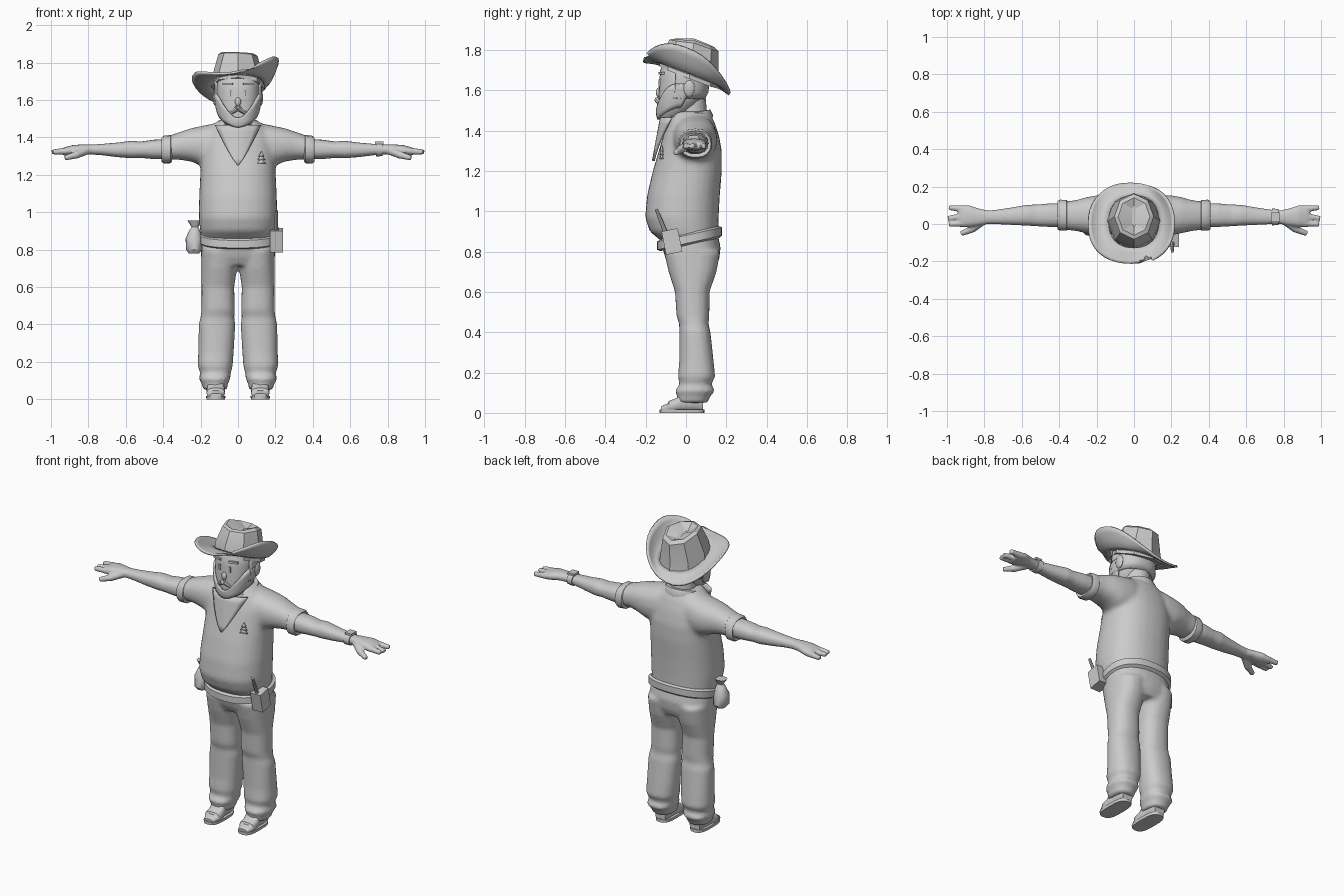
import bpy, bmesh, math
from mathutils import Matrix, Vector

if "Cube" in bpy.data.objects:
    bpy.data.objects.remove(bpy.data.objects["Cube"])

grey = bpy.data.materials.new("plain_grey")
grey.diffuse_color = (0.6, 0.6, 0.6, 1)
grey.use_nodes = True
grey.node_tree.nodes["Principled BSDF"].inputs["Base Color"].default_value = grey.diffuse_color


def make(name, bm, voxel=0, smooth=2, mirror=False, thick=0, angle=40):
    bmesh.ops.recalc_face_normals(bm, faces=bm.faces)
    me = bpy.data.meshes.new(name)
    bm.to_mesh(me)
    bm.free()
    me.materials.append(grey)
    ob = bpy.data.objects.new(name, me)
    bpy.context.collection.objects.link(ob)
    bpy.ops.object.select_all(action='DESELECT')
    ob.select_set(True)
    bpy.context.view_layer.objects.active = ob
    bpy.ops.object.shade_smooth_by_angle(angle=math.radians(angle))
    if thick:
        m = ob.modifiers.new("thickness", 'SOLIDIFY')
        m.thickness, m.offset = thick, 0
    if voxel:
        m = ob.modifiers.new("blend", 'REMESH')
        m.mode, m.voxel_size, m.use_smooth_shade = 'VOXEL', voxel, True
        m = ob.modifiers.new("relax", 'SMOOTH')
        m.factor, m.iterations = 0.5, smooth
    if mirror:
        m = ob.modifiers.new("mirror", 'MIRROR')
        m.use_mirror_merge = False
    return ob


def skin(bm, rows, closed=True, caps=True):
    vs = [[bm.verts.new(p) for p in r] for r in rows]
    n = len(vs[0])
    for a, b in zip(vs, vs[1:]):
        for i in range(n if closed else n - 1):
            j = (i + 1) % n
            bm.faces.new((a[i], a[j], b[j], b[i]))
    if caps:
        bm.faces.new(vs[0])
        bm.faces.new(vs[-1])
    return bm


def oval(ph, power):
    c, s = math.cos(ph), math.sin(ph)
    e = 2 / power
    return math.copysign(abs(c) ** e, c), math.copysign(abs(s) ** e, s)


def loft(bm, rings, axis='z', seg=20, power=2.3):
    """rings: (position, a centre, b low, b high, a half width)"""
    rows = []
    for t, ac, lo, hi, w in rings:
        row = []
        for i in range(seg):
            u, v = oval(math.tau * i / seg, power)
            a, b = ac + w * u, (lo + hi) / 2 + (hi - lo) / 2 * v
            row.append({'z': (a, b, t), 'x': (t, a, b), 'y': (a, t, b)}[axis])
        rows.append(row)
    return skin(bm, rows)


def tube(bm, p, q, r0, r1, seg=8):
    p, q = Vector(p), Vector(q)
    m = Matrix.Translation((p + q) / 2) @ (q - p).to_track_quat('Z', 'Y').to_matrix().to_4x4()
    bmesh.ops.create_cone(bm, cap_ends=True, segments=seg, radius1=r0, radius2=r1,
                          depth=(q - p).length, matrix=m)


def box(bm, loc, size, rx=0, rz=0):
    m = (Matrix.Translation(loc) @ Matrix.Rotation(rz, 4, 'Z') @ Matrix.Rotation(rx, 4, 'X')
         @ Matrix.Diagonal((*size, 1)))
    bmesh.ops.create_cube(bm, size=1, matrix=m)


def ball(bm, loc, size):
    bmesh.ops.create_uvsphere(bm, u_segments=12, v_segments=8, radius=1,
                              matrix=Matrix.Translation(loc) @ Matrix.Diagonal((*size, 1)))


# Shirt: round-bellied body blended with short sleeves
bm = bmesh.new()
loft(bm, [(.85, 0, -.12, .155, .19), (.90, 0, -.18, .16, .203), (.97, 0, -.203, .162, .21),
          (1.08, 0, -.193, .168, .208), (1.2, 0, -.165, .178, .202), (1.3, 0, -.135, .178, .2),
          (1.38, 0, -.112, .163, .19), (1.44, 0, -.09, .143, .16), (1.495, 0, -.065, .115, .10)], seg=28)
for s in (1, -1):
    loft(bm, [(s * .05, .04, 1.27, 1.485, .10), (s * .13, .045, 1.24, 1.475, .11), (s * .2, .047, 1.25, 1.46, .107),
              (s * .25, .047, 1.27, 1.45, .098), (s * .31, .045, 1.28, 1.43, .083), (s * .38, .045, 1.28, 1.405, .075)], 'x')
make("shirt", bm, voxel=.014, smooth=5)

# Rolled sleeve cuffs
bm = loft(bmesh.new(), [(.352, .046, 1.275, 1.405, .072), (.36, .046, 1.262, 1.413, .082), (.395, .047, 1.26, 1.41, .083),
                        (.408, .047, 1.268, 1.40, .077), (.40, .047, 1.29, 1.39, .06)], 'x', seg=16)
make("sleeve_cuffs", bm, mirror=True)

# Arms with hands
bm = bmesh.new()
loft(bm, [(.36, .047, 1.283, 1.392, .065), (.45, .047, 1.284, 1.388, .063), (.52, .046, 1.29, 1.378, .058),
          (.57, .047, 1.288, 1.382, .056), (.65, .042, 1.295, 1.372, .047), (.73, .038, 1.305, 1.365, .039),
          (.78, .036, 1.308, 1.362, .036), (.83, .037, 1.31, 1.362, .046), (.88, .042, 1.305, 1.36, .058),
          (.925, .042, 1.302, 1.348, .060), (.94, .042, 1.31, 1.34, .05)], 'x')
for y0, y1, x1 in ((.080, .088, .99), (.043, .03, .995), (.006, -.002, .99)):
    tube(bm, (.90, y0, 1.328), (x1, y1, 1.322), .021, .014)
tube(bm, (.81, .015, 1.33), (.87, -.03, 1.305), .024, .021)
tube(bm, (.86, -.025, 1.308), (.925, -.052, 1.29), .021, .014)
make("arms", bm, voxel=.006, smooth=3, mirror=True)

# Wristwatch
bm = loft(bmesh.new(), [(.737, .038, 1.298, 1.37, .045), (.772, .037, 1.3, 1.37, .043)], 'x', seg=12)
box(bm, (.755, .037, 1.37), (.045, .05, .014))
make("wristwatch", bm)

# Trousers: hips blended with baggy legs
bm = bmesh.new()
loft(bm, [(.90, 0, -.12, .155, .193), (.82, 0, -.118, .172, .198), (.76, 0, -.10, .165, .195),
          (.715, 0, -.075, .145, .185)], seg=28)
for s in (1, -1):
    loft(bm, [(.80, s * .1, -.11, .17, .098), (.70, s * .101, -.087, .152, .096), (.60, s * .108, -.055, .117, .088),
              (.48, s * .106, -.047, .116, .09), (.44, s * .11, -.034, .112, .09), (.40, s * .112, -.034, .122, .098),
              (.25, s * .118, -.034, .138, .095), (.18, s * .122, -.04, .145, .094), (.14, s * .12, -.032, .125, .082),
              (.11, s * .125, -.055, .146, .084), (.08, s * .124, -.042, .118, .069), (.05, s * .122, -.048, .108, .064)])
make("trousers", bm, voxel=.012, smooth=3)

# Belt rising toward the back
rows = []
for out, dz in ((0, -.03), (.016, -.02), (.016, .02), (0, .03), (-.03, 0)):
    row = []
    for i in range(32):
        u, v = oval(math.tau * i / 32, 2.3)
        y = .018 + (.145 + out) * v
        row.append(((.195 + out) * u, y, .865 + .22 * (y - .02) + dz))
    rows.append(row)
make("belt", skin(bmesh.new(), rows + rows[:1], caps=False))

# Shoes on flat soles
bm = bmesh.new()
loft(bm, [(.0, .119, -.132, .092, .05), (.018, .119, -.132, .092, .052)], seg=20, power=3)
loft(bm, [(.085, .119, .005, .085, .035), (.04, .119, .005, .12, .046), (-.03, .119, .005, .10, .047),
          (-.045, .119, .005, .075, .05), (-.085, .119, .005, .06, .049), (-.09, .119, .005, .048, .044),
          (-.125, .119, .005, .032, .032)], 'y', seg=14, power=2.6)
make("shoes", bm, mirror=True)

# Head
HEAD = [(1.452, 0, -.13, -.04, .045), (1.48, 0, -.138, .0, .078), (1.53, 0, -.138, .06, .102),
        (1.58, 0, -.136, .10, .114), (1.65, 0, -.132, .105, .116), (1.70, 0, -.128, .105, .113),
        (1.745, 0, -.105, .095, .09)]
make("head", loft(bmesh.new(), HEAD, seg=24))
bm = bmesh.new()
tube(bm, (0, .03, 1.41), (0, .025, 1.57), .08, .072, 16)
make("neck", bm)


def on_head(ph, z, off):
    z = min(max(z, HEAD[0][0]), HEAD[-1][0])
    for a, b in zip(HEAD, HEAD[1:]):
        if a[0] <= z <= b[0]:
            k = (z - a[0]) / (b[0] - a[0])
            lo, hi, w = (a[i] + k * (b[i] - a[i]) for i in (2, 3, 4))
            u, v = oval(ph, 2.3)
            return ((w + off) * u, (lo + hi) / 2 + ((hi - lo) / 2 + off) * v, z)


def shell(name, start, end, low, high, off, thick):
    rows = []
    for j in range(6):
        row = []
        for i in range(29):
            ph = math.radians(start + (end - start) * i / 28)
            f = max(0, -math.sin(ph))  # 1 at the face, 0 at the ears
            row.append(on_head(ph, low(f) + (high(f) - low(f)) * j / 5, off))
        rows.append(row)
    return make(name, skin(bmesh.new(), rows, False, False), thick=thick)


# Beard wraps the jaw, hair covers the back
shell("beard", 170, 370, lambda f: 1.455 + .06 * (1 - f), lambda f: 1.505 + .13 * (1 - f ** 3), .005, .012)
shell("hair", -15, 195, lambda f: 1.56, lambda f: 1.73, .005, .012)

# Facial details
bm = bmesh.new()
for s in (1, -1):
    tube(bm, (s * .005, -.143, 1.555), (s * .06, -.122, 1.515), .015, .006)
make("moustache", bm)
bm = bmesh.new()
for s in (1, -1):
    box(bm, (s * .055, -.121, 1.685), (.055, .016, .012), rz=s * .25)
make("eyebrows", bm)
bm = bmesh.new()
for s in (1, -1):
    box(bm, (s * .035, -.132, 1.637), (.012, .008, .034))
make("eyes", bm)
bm = bmesh.new()
ball(bm, (0, -.136, 1.59), (.016, .014, .024))
make("nose", bm)
bm = bmesh.new()
ball(bm, (.12, .015, 1.61), (.014, .03, .042))
make("ears", bm, mirror=True)

# Neckerchief: rolled collar and folded front
rows = []
for r, dz in ((.085, -.02), (.118, -.035), (.122, 0), (.108, .028), (.08, .03)):
    rows.append([(r * math.cos(a), .012 + r * 1.0 * math.sin(a), 1.455 + .2 * r * math.sin(a) + dz)
                 for a in (math.tau * i / 24 for i in range(24))])
make("neckerchief_collar", skin(bmesh.new(), rows + rows[:1], caps=False))
rows = []
for j in range(7):
    t = j / 6
    w = .118 * (1 - t) ** .85 + .002
    row = []
    for i in range(9):
        x = w * (i / 4 - 1)
        row.append((x, -.122 - .04 * t + 3.5 * x * x, 1.465 - .215 * t))
    rows.append(row)
make("neckerchief_front", skin(bmesh.new(), rows, False, False), thick=.014)

# Plain chest pin, stacked triangles
bm = bmesh.new()
for z, w in ((1.31, .014), (1.292, .02), (1.272, .024)):
    bm.faces.new([bm.verts.new(p) for p in ((.125 - w, -.127, z - .012), (.125 + w, -.116, z - .012), (.125, -.12, z + .016))])
make("chest_pin", bm, thick=.008)

# Hat crown with a pinched front and creased top
def crown_ring(rx, ry, cy, h, dip=0):
    row = []
    for i in range(8):
        a = math.tau * i / 8
        x, y = rx * math.cos(a), cy + ry * math.sin(a)
        front = max(0, -math.sin(a))
        row.append((x, y, 1.69 - .38 * y - .05 * x + h - .035 * front * (h > .1) - dip * abs(math.sin(a))))
    return row


bm = skin(bmesh.new(), [crown_ring(.145, .15, .017, -.02), crown_ring(.138, .143, .017, .035),
                        crown_ring(.105, .122, .04, .165), crown_ring(.085, .10, .04, .178),
                        crown_ring(.012, .06, .04, .15)])
make("hat_crown", bm, angle=20)

# Hat brim: sides curl up, front notched
rows = []
for k in (0, .3, .6, .85, 1):
    row = []
    for i in range(40):
        a = math.tau * i / 40
        c, s = oval(a, 2.3)
        notch = .035 if i == 32 and k == 1 else 0
        x = (.135 + .093 * k) * c - .015 * k
        y = .012 * (1 - k) + .003 * k + (.14 + (.075 - notch) * k) * s
        row.append((x, y, 1.69 - .02 * k - .38 * y + .2 * x * k + .1 * c * c * k * k))
    rows.append(row)
make("hat_brim", skin(bmesh.new(), rows, True, False), thick=.012)

# Hip pouch with a tied top
bm = bmesh.new()
loft(bm, [(.78, -.235, -.05, .02, .028), (.80, -.235, -.065, .035, .043), (.86, -.235, -.06, .03, .045),
          (.905, -.232, -.04, .01, .028), (.92, -.23, -.03, .0, .018), (.955, -.235, -.045, .02, .035)], seg=12)
make("hip_pouch", bm)

# Hip radio with aerial
bm = bmesh.new()
box(bm, (.205, -.07, .85), (.07, .082, .118), rx=.2)
tube(bm, (.205, -.10, .89), (.205, -.147, 1.01), .011, .008)
make("hip_radio", bm)
